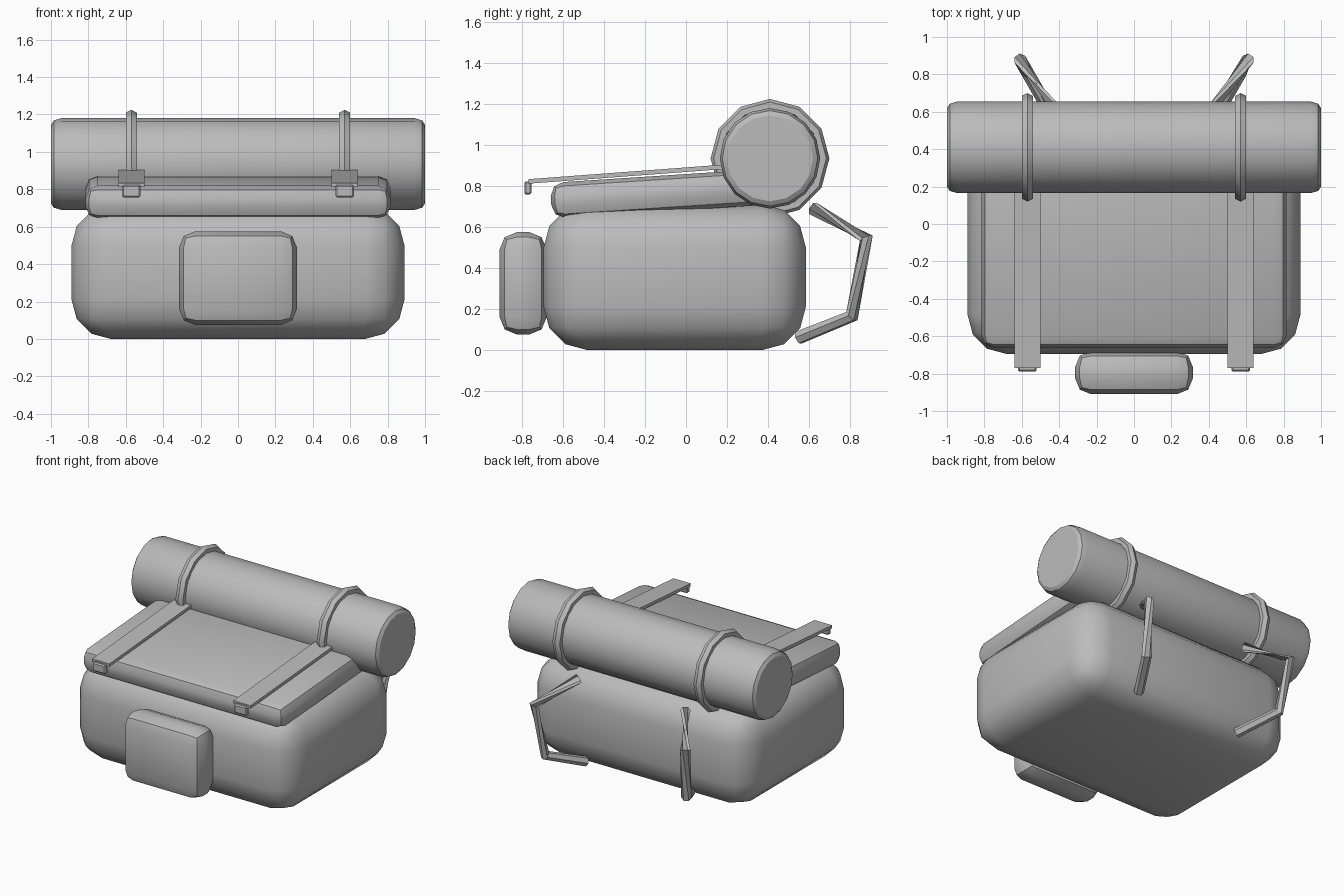
import bpy, bmesh
from math import radians, cos, sin, pi, atan2
from mathutils import Vector, Matrix

if "Cube" in bpy.data.objects:
    bpy.data.objects.remove(bpy.data.objects["Cube"], do_unlink=True)

GREY = (0.5, 0.5, 0.5, 1)
fabric = bpy.data.materials.new("grey_fabric")
fabric.use_nodes = True
fabric.diffuse_color = GREY
fabric.node_tree.nodes["Principled BSDF"].inputs["Base Color"].default_value = GREY


def finish(bm, name, angle=30):
    bmesh.ops.recalc_face_normals(bm, faces=bm.faces)
    mesh = bpy.data.meshes.new(name)
    bm.to_mesh(mesh)
    bm.free()
    mesh.materials.append(fabric)
    obj = bpy.data.objects.new(name, mesh)
    bpy.context.collection.objects.link(obj)
    bpy.ops.object.select_all(action="DESELECT")
    obj.select_set(True)
    bpy.context.view_layer.objects.active = obj
    bpy.ops.object.shade_smooth_by_angle(angle=radians(angle))
    return obj


def box(name, size, centre, bevel=0, segments=2, tilt=0, angle=30):
    bm = bmesh.new()
    bmesh.ops.create_cube(bm, size=1, matrix=Matrix.Diagonal((*size, 1)))
    if bevel:
        bmesh.ops.bevel(bm, geom=bm.edges[:], offset=bevel, segments=segments,
                        profile=0.5, affect="EDGES")
    bm.transform(Matrix.Translation(centre) @ Matrix.Rotation(tilt, 4, "X"))
    return finish(bm, name, angle)


def loft(name, rings, closed=False, angle=30):
    # Skin a list of equal point rings, capped or joined end to end
    bm = bmesh.new()
    loops = [[bm.verts.new(p) for p in ring] for ring in rings]
    pairs = list(zip(loops, loops[1:]))
    if closed:
        pairs.append((loops[-1], loops[0]))
    else:
        bm.faces.new(loops[0])
        bm.faces.new(loops[-1])
    for a, b in pairs:
        for i in range(len(a)):
            j = (i + 1) % len(a)
            bm.faces.new((a[i], a[j], b[j], b[i]))
    return finish(bm, name, angle)


def circle_x(x, radius, sides, y, z):
    steps = [2 * pi * i / sides for i in range(sides)]
    return [(x, y + radius * cos(t), z + radius * sin(t)) for t in steps]


# Main bag, front pocket and sloping lid
box("bag_body", (1.78, 1.28, 0.71), (0, -0.055, 0.355), 0.21, 3, angle=40)
box("front_pocket", (0.63, 0.23, 0.5), (0, -0.795, 0.325), 0.085)
box("lid", (1.63, 1.15, 0.175), (0, -0.085, 0.765), 0.065, tilt=atan2(0.065, 1))

# Bedroll with rounded rims
ROLL_Y, ROLL_Z = 0.41, 0.935
rim = [(1.0, 0.21), (0.985, 0.233), (0.945, 0.245)]
profile = [(-x, r) for x, r in rim] + rim[::-1]
loft("bedroll", [circle_x(x, r, 16, ROLL_Y, ROLL_Z) for x, r in profile])


def bedroll_band(name, x):
    # Hexagonal band section swept round the bedroll in twelve steps
    rings = []
    for i in range(12):
        a = 2 * pi * i / 12
        ring = []
        for j in range(6):
            r = 0.26 + 0.03 * cos(j * pi / 3)
            ring.append((x + 0.034 * sin(j * pi / 3),
                         ROLL_Y + r * cos(a), ROLL_Z + r * sin(a)))
        rings.append(ring)
    loft(name, rings, closed=True)


def shoulder_strap(name, side):
    # Bent hexagonal strap that twists along its upper half
    path = [Vector((side * x, y, z)) for x, y, z in
            [(0.43, 0.62, 0.69), (0.61, 0.88, 0.545),
             (0.57, 0.81, 0.165), (0.42, 0.55, 0.06)]]
    twists = [0, 120, 180, 180]
    rings = []
    for i, p in enumerate(path):
        before = (p - path[max(i - 1, 0)]).normalized()
        after = (path[min(i + 1, 3)] - p).normalized()
        tangent = (before + after).normalized()
        across = Vector((side * 0.83, -0.56, 0)).normalized()
        u = (across - tangent * across.dot(tangent)).normalized()
        v = tangent.cross(u)
        ring = []
        for j in range(6):
            t = j * pi / 3 + side * radians(twists[i])
            ring.append(p + 0.034 * (u * cos(t) + v * sin(t)))
        rings.append(ring)
    loft(name, rings)


# Paired straps, buckles and bands
for label, side in (("left", 1), ("right", -1)):
    x = side * 0.57
    box(label + "_lid_strap", (0.14, 1.2, 0.022), (x, -0.17, 0.867), tilt=atan2(0.07, 0.94))
    box(label + "_buckle", (0.1, 0.035, 0.065), (x, -0.772, 0.79), 0.008, 1)
    bedroll_band(label + "_bedroll_band", x)
    shoulder_strap(label + "_shoulder_strap", side)
